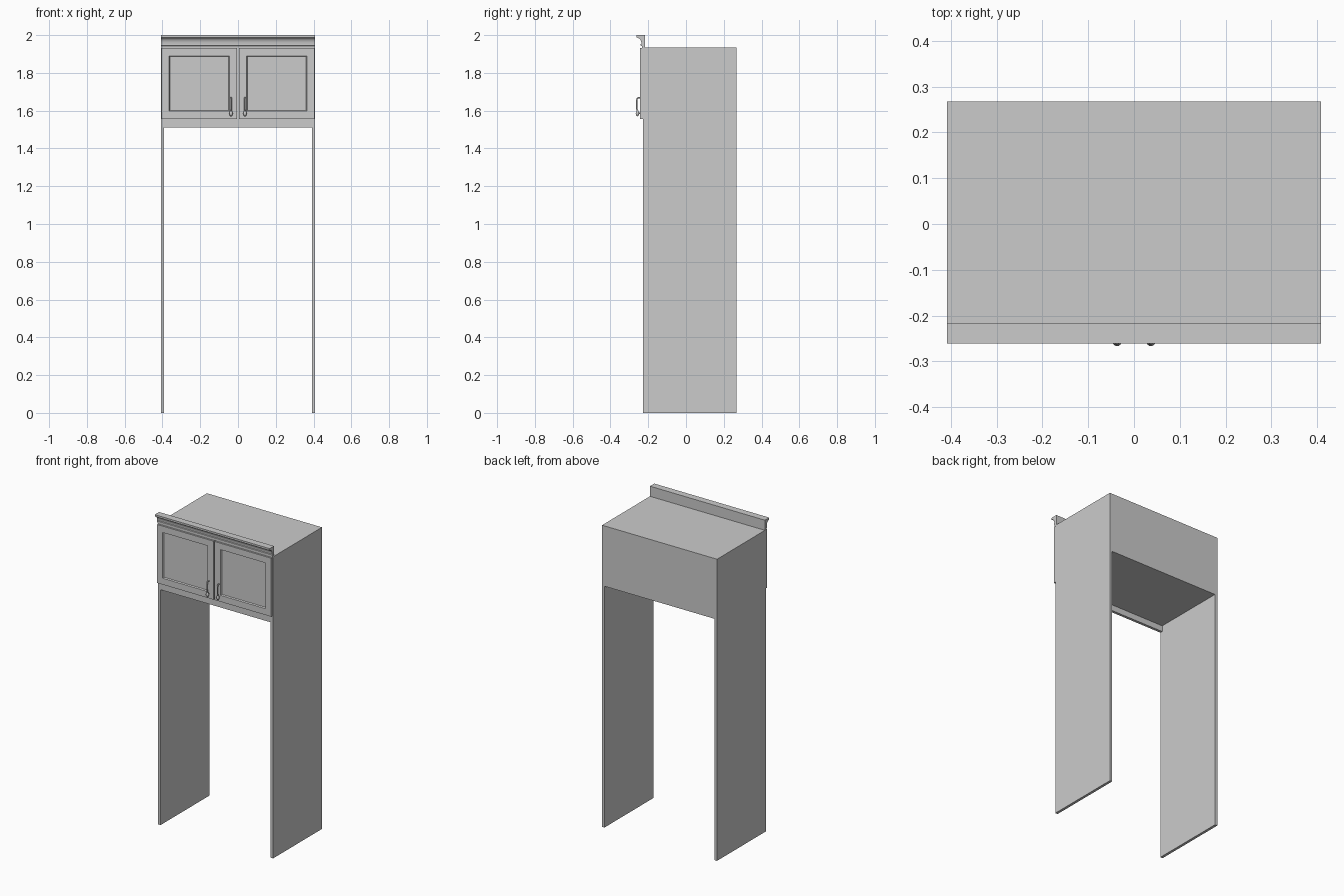
import bpy
import bmesh
import math
from mathutils import Vector

cube = bpy.data.objects.get("Cube")
if cube:
    bpy.data.objects.remove(cube, do_unlink=True)

paint = bpy.data.materials.new("grey paint")
paint.use_nodes = True
grey = (0.6, 0.6, 0.6, 1)
paint.diffuse_color = grey
paint.node_tree.nodes["Principled BSDF"].inputs["Base Color"].default_value = grey

HALF, WALL = 0.408, 0.017      # half width, panel thickness
FRONT, BACK = -0.227, 0.268    # carcass depth
TOP, FLOOR, RAIL = 1.935, 1.548, 1.51


def finish(name, bm):
    bmesh.ops.recalc_face_normals(bm, faces=bm.faces)
    mesh = bpy.data.meshes.new(name)
    bm.to_mesh(mesh)
    bm.free()
    mesh.materials.append(paint)
    obj = bpy.data.objects.new(name, mesh)
    bpy.context.collection.objects.link(obj)
    return obj


def box_bm(lo, hi):
    bm = bmesh.new()
    bmesh.ops.create_cube(bm, size=1)
    lo, hi = Vector(lo), Vector(hi)
    for v in bm.verts:
        v.co = (lo + hi) / 2 + v.co * (hi - lo)
    return bm


def box(name, lo, hi):
    return finish(name, box_bm(lo, hi))


def smooth(obj):
    bpy.ops.object.select_all(action='DESELECT')
    obj.select_set(True)
    bpy.context.view_layer.objects.active = obj
    bpy.ops.object.shade_smooth_by_angle(angle=math.radians(40))


def door(name, x0, x1):
    # Slab whose front face gets a frame and a sloped, sunken panel
    bm = box_bm((x0, -0.243, 1.556), (x1, FRONT, 1.931))
    bm.faces.ensure_lookup_table()
    face = min(bm.faces, key=lambda f: f.calc_center_median().y)
    bmesh.ops.inset_region(bm, faces=[face], thickness=0.058)
    bmesh.ops.inset_region(bm, faces=[face], thickness=0.006, depth=-0.008)
    return finish(name, bm)


def tube(bm, path, radius, sides=10):
    # Sweep a ring along a path lying in a plane of constant x
    rings = []
    for i, p in enumerate(path):
        t = (path[min(i + 1, len(path) - 1)] - path[max(i - 1, 0)]).normalized()
        side = Vector((1, 0, 0))
        up = t.cross(side)
        angles = [2 * math.pi * k / sides for k in range(sides)]
        rings.append([bm.verts.new(p + radius * (math.cos(a) * side + math.sin(a) * up))
                      for a in angles])
    for a, b in zip(rings, rings[1:]):
        for k in range(sides):
            n = (k + 1) % sides
            bm.faces.new((a[k], a[n], b[n], b[k]))
    bm.faces.new(rings[0])
    bm.faces.new(rings[-1])


def handle(name, x):
    # Bowed bar
    bm = bmesh.new()
    path = [Vector((x, y, z)) for y, z in
            ((-0.241, 1.667), (-0.252, 1.669), (-0.259, 1.664), (-0.261, 1.65),
             (-0.261, 1.62), (-0.259, 1.6), (-0.256, 1.585))]
    tube(bm, path, 0.004)
    tube(bm, [Vector((x, -0.241, 1.586)), Vector((x, -0.258, 1.586))], 0.004)
    # Teardrop finial turned around the vertical axis
    sides, rings = 10, []
    for r, z in ((0.001, 1.57), (0.006, 1.574), (0.01, 1.583), (0.008, 1.592), (0.003, 1.606)):
        rings.append([bm.verts.new((x + r * math.cos(2 * math.pi * k / sides),
                                    -0.257 + r * math.sin(2 * math.pi * k / sides), z))
                      for k in range(sides)])
    for a, b in zip(rings, rings[1:]):
        for k in range(sides):
            n = (k + 1) % sides
            bm.faces.new((a[k], a[n], b[n], b[k]))
    bm.faces.new(rings[0])
    bm.faces.new(rings[-1])
    smooth(finish(name, bm))


# Carcass: tall side panels, closed upper box and front rail
inner = HALF - WALL
box("right_side_panel", (-HALF, FRONT, 0), (-inner, BACK, TOP))
box("left_side_panel", (inner, FRONT, 0), (HALF, BACK, TOP))
box("upper_box", (-inner, FRONT, FLOOR), (inner, BACK, TOP))
box("front_rail", (-inner, FRONT, RAIL), (inner, FRONT + WALL, FLOOR))

# Doors and handles
for label, s in (("right", -1), ("left", 1)):
    door(label + "_door", *sorted((s * 0.004, s * 0.405)))
    handle(label + "_handle", s * 0.037)

# Crown moulding: cove profile swept across the full width
profile = [(-0.217, 1.932), (-0.217, 2.0), (-0.261, 2.0), (-0.261, 1.988), (-0.256, 1.986)]
for k in range(7):
    a = math.radians(90 * k / 6)
    profile.append((-0.236 - 0.017 * (1 - math.sin(a)), 1.954 + 0.03 * math.cos(a)))
profile += [(-0.24, 1.952), (-0.24, 1.945), (-0.234, 1.942), (-0.234, 1.932)]
bm = bmesh.new()
section = bm.faces.new([bm.verts.new((-HALF, y, z)) for y, z in profile])
new = bmesh.ops.extrude_face_region(bm, geom=[section])["geom"]
bmesh.ops.translate(bm, vec=(2 * HALF, 0, 0),
                    verts=[v for v in new if isinstance(v, bmesh.types.BMVert)])
smooth(finish("crown_moulding", bm))
